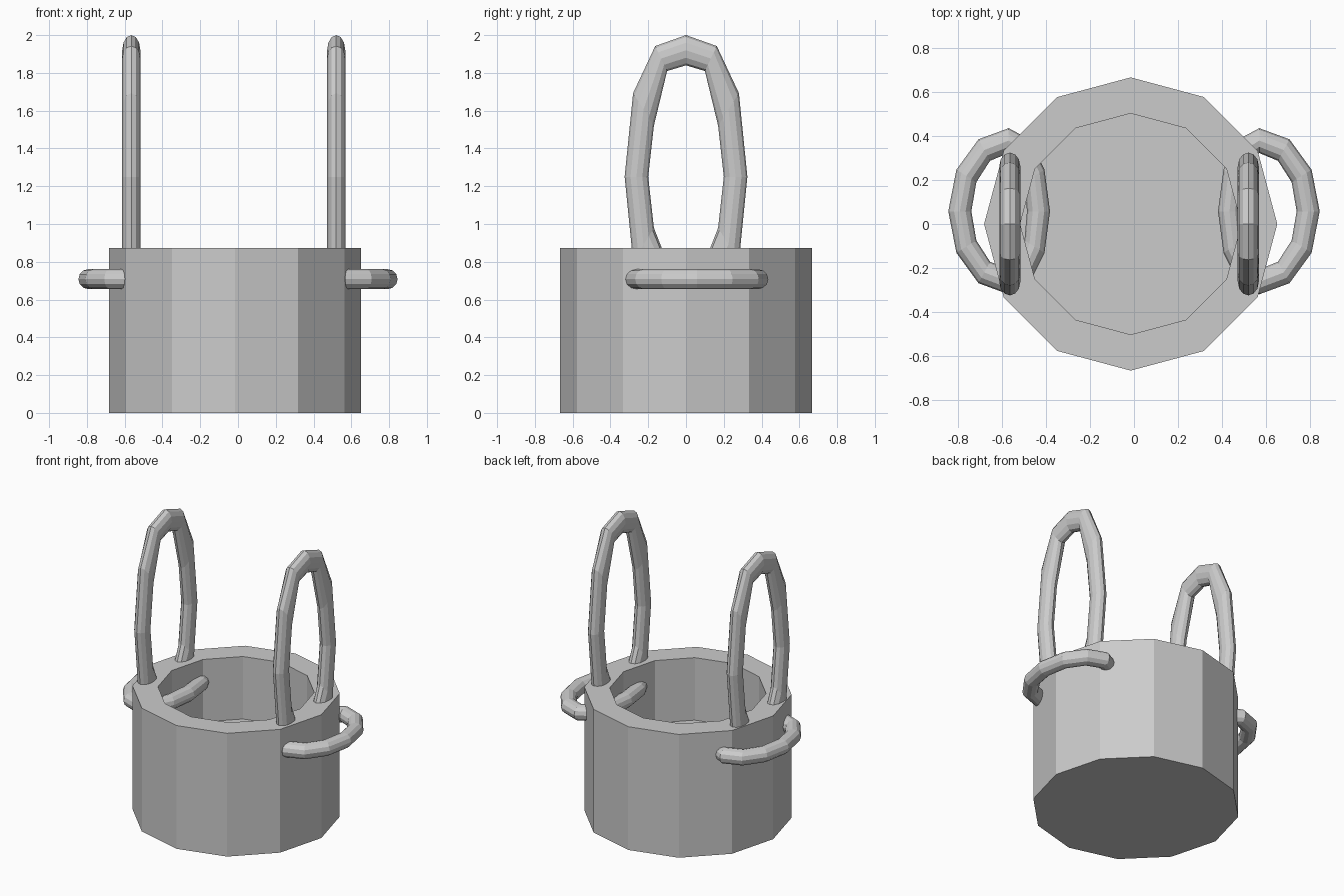
import bpy, bmesh
from math import cos, sin, pi, tau

if "Cube" in bpy.data.objects:
    bpy.data.objects.remove(bpy.data.objects["Cube"])

SIDES = 12


def grid_object(name, rows, close):
    """Skin a list of vertex loops; close=True joins last to first, else caps both ends."""
    bm = bmesh.new()
    loops = [[bm.verts.new(p) for p in row] for row in rows]
    n = len(loops[0])
    pairs = list(zip(loops, loops[1:])) + ([(loops[-1], loops[0])] if close else [])
    for a, b in pairs:
        for j in range(n):
            k = (j + 1) % n
            bm.faces.new((a[j], a[k], b[k], b[j]))
    if not close:
        bm.faces.new(loops[0])
        bm.faces.new(loops[-1])
    bmesh.ops.recalc_face_normals(bm, faces=bm.faces)
    mesh = bpy.data.meshes.new(name)
    bm.to_mesh(mesh)
    bm.free()
    obj = bpy.data.objects.new(name, mesh)
    bpy.context.collection.objects.link(obj)
    return obj


def ring(name, outer, inner, thick, place):
    """Closed tube between an outer and inner flat outline; place maps (u, v, w) to xyz."""
    rows = []
    for (ou, ov), (iu, iv) in zip(outer, inner):
        row = []
        for j in range(SIDES):
            t = tau * j / SIDES
            f = (1 + cos(t)) / 2
            row.append(place(iu + (ou - iu) * f, iv + (ov - iv) * f, thick * sin(t)))
        rows.append(row)
    return grid_object(name, rows, True)


# Pot: outer wall, rim, inner wall and raised inner floor
def pot_loop(r, z):
    return [(-0.015 + r * cos(tau * i / SIDES), r * sin(tau * i / SIDES), z)
            for i in range(SIDES)]


grid_object("pot_body", [pot_loop(0.667, 0), pot_loop(0.667, 0.872),
                         pot_loop(0.503, 0.872), pot_loop(0.503, 0.43)], False)


# Tall upright loops standing in the rim
def full_outline(half):
    return half + [(-y, z) for y, z in half[-2:0:-1]]


loop_outer = full_outline([(0, 2.0), (.163, 1.942), (.28, 1.693), (.325, 1.25),
                           (.28, .80), (.163, .64), (0, .60)])
loop_inner = full_outline([(0, 1.84), (.10, 1.81), (.17, 1.52), (.20, 1.25),
                           (.17, .98), (.10, .80), (0, .76)])
for name, x in (("left_upright_loop", -0.565), ("right_upright_loop", 0.52)):
    ring(name, loop_outer, loop_inner, 0.048, lambda u, v, w: (x + w, u, v))


# Side handles: flat rings through the wall, fuller on the outside
def handle_outline(a_out, a_in, b):
    pts = []
    for i in range(SIDES):
        c, s = cos(tau * i / SIDES), sin(tau * i / SIDES)
        pts.append((0.57 + (a_out if c > 0 else a_in) * c, 0.058 + b * s))
    return pts


for name, side in (("left_handle", -1), ("right_handle", 1)):
    ring(name, handle_outline(.275, .188, .378), handle_outline(.17, .083, .265),
         0.053, lambda u, v, w: (side * u, v, 0.708 + w))
